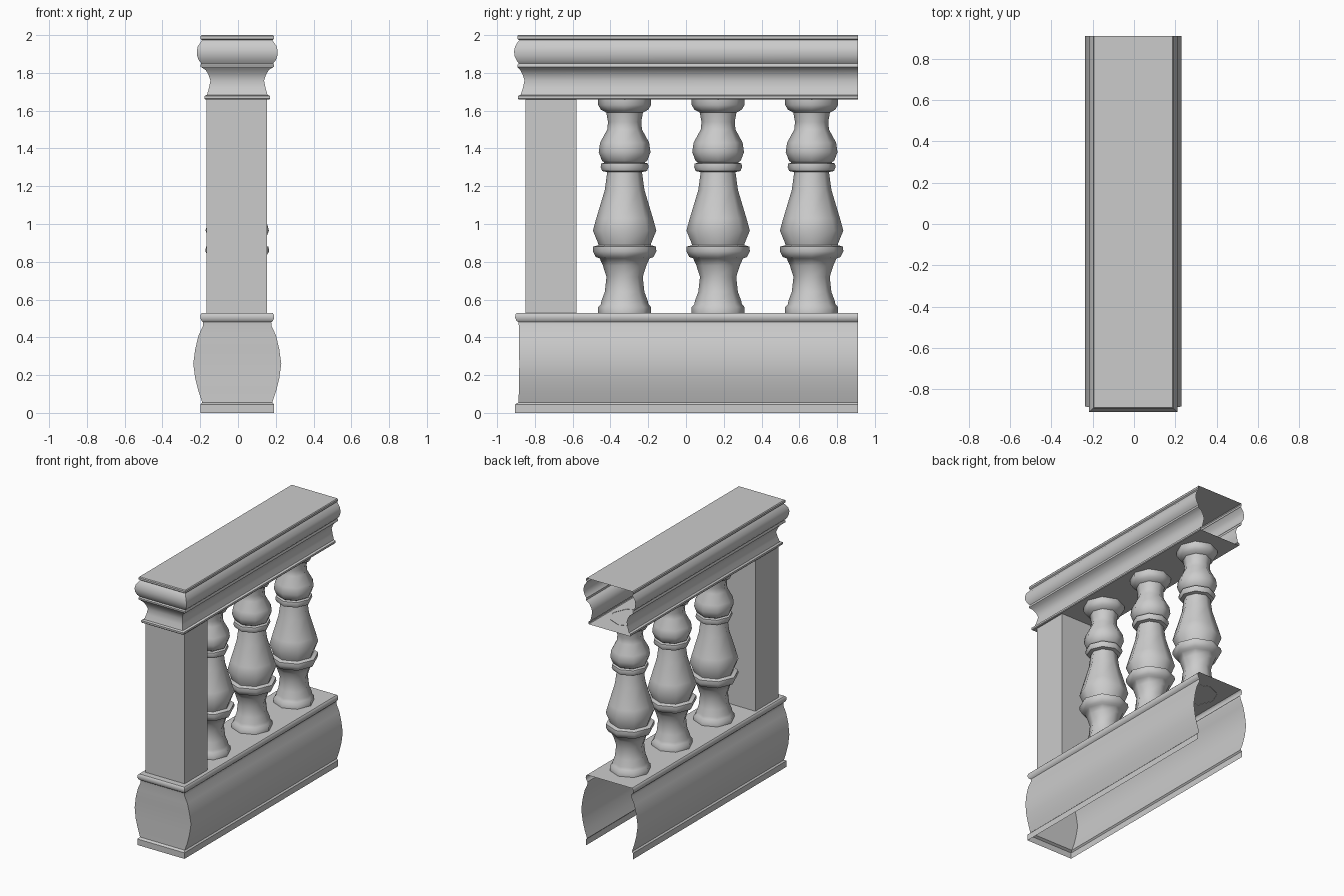
import bpy, math

CX = -0.004      # slight sideways offset of the whole section
BACK = 0.91      # open back end, where the next section joins


def make(name, verts, faces, angle=35):
    me = bpy.data.meshes.new(name)
    me.from_pydata(verts, [], faces)
    ob = bpy.data.objects.new(name, me)
    bpy.context.collection.objects.link(ob)
    bpy.ops.object.select_all(action='DESELECT')
    ob.select_set(True)
    bpy.context.view_layer.objects.active = ob
    bpy.ops.object.shade_smooth_by_angle(angle=math.radians(angle))
    return ob


def moulding(name, profile, cap_bottom):
    """Hollow three-sided shell, open at the back: rows of (z, half width, front y)."""
    verts, faces = [], []
    for z, hx, yf in profile:
        verts += [(CX - hx, BACK, z), (CX - hx, yf, z), (CX + hx, yf, z), (CX + hx, BACK, z)]
    for i in range(len(profile) - 1):
        for j in range(3):
            a = i * 4 + j
            faces.append((a, a + 1, a + 5, a + 4))
    n = len(verts)
    faces.append((n - 4, n - 3, n - 2, n - 1))
    if cap_bottom:
        faces.append((3, 2, 1, 0))
    return make(name, verts, faces)


def turned(name, y, profile, sides=8):
    """Low-poly turned post: rows of (radius, z)."""
    verts, faces = [], []
    for r, z in profile:
        for k in range(sides):
            a = 2 * math.pi * k / sides
            verts.append((CX + r * math.cos(a), y + r * math.sin(a), z))
    for i in range(len(profile) - 1):
        for k in range(sides):
            k2 = (k + 1) % sides
            faces.append((i * sides + k, i * sides + k2, (i + 1) * sides + k2, (i + 1) * sides + k))
    return make(name, verts, faces, 50)


# bulging base, open underneath
moulding("base", [
    (0.00, 0.195, -0.905), (0.045, 0.195, -0.905), (0.055, 0.185, -0.887),
    (0.11, 0.204, -0.885), (0.18, 0.222, -0.885), (0.26, 0.233, -0.882),
    (0.34, 0.222, -0.885), (0.41, 0.205, -0.885), (0.46, 0.182, -0.885),
    (0.48, 0.180, -0.887), (0.488, 0.189, -0.898), (0.505, 0.196, -0.905),
    (0.522, 0.193, -0.902), (0.53, 0.186, -0.895)], False)

# moulded top rail
moulding("top_rail", [
    (1.66, 0.170, -0.885), (1.665, 0.174, -0.890), (1.678, 0.174, -0.890),
    (1.684, 0.160, -0.875), (1.72, 0.150, -0.863), (1.76, 0.142, -0.855),
    (1.79, 0.152, -0.865), (1.815, 0.167, -0.878), (1.825, 0.182, -0.887),
    (1.832, 0.194, -0.893), (1.843, 0.194, -0.893), (1.85, 0.190, -0.885),
    (1.865, 0.203, -0.896), (1.89, 0.212, -0.908), (1.915, 0.214, -0.910),
    (1.94, 0.209, -0.905), (1.965, 0.192, -0.890), (1.973, 0.186, -0.882),
    (1.98, 0.194, -0.893), (1.994, 0.194, -0.893), (2.00, 0.189, -0.888)], True)

# square end pillar
x0, x1, y0, y1 = -0.168, 0.154, -0.85, -0.58
make("end_pillar",
     [(x, y, z) for z in (0.53, 1.66) for x, y in ((x0, y0), (x1, y0), (x1, y1), (x0, y1))],
     [(k, (k + 1) % 4, (k + 1) % 4 + 4, k + 4) for k in range(4)])

# three turned balusters
BALUSTER = [
    (0.140, 0.528), (0.140, 0.560), (0.126, 0.575), (0.122, 0.595), (0.105, 0.640),
    (0.096, 0.720), (0.115, 0.780), (0.132, 0.818), (0.152, 0.825), (0.168, 0.855),
    (0.166, 0.880), (0.138, 0.888), (0.140, 0.897), (0.168, 0.965), (0.150, 1.030),
    (0.105, 1.180), (0.092, 1.275), (0.118, 1.280), (0.127, 1.300), (0.124, 1.320),
    (0.105, 1.325), (0.120, 1.335), (0.137, 1.380), (0.130, 1.430), (0.092, 1.500),
    (0.088, 1.540), (0.097, 1.590), (0.125, 1.605), (0.140, 1.630), (0.140, 1.662)]
for i, y in enumerate((-0.325, 0.170, 0.665)):
    turned(f"baluster_{i + 1}", y, BALUSTER)
